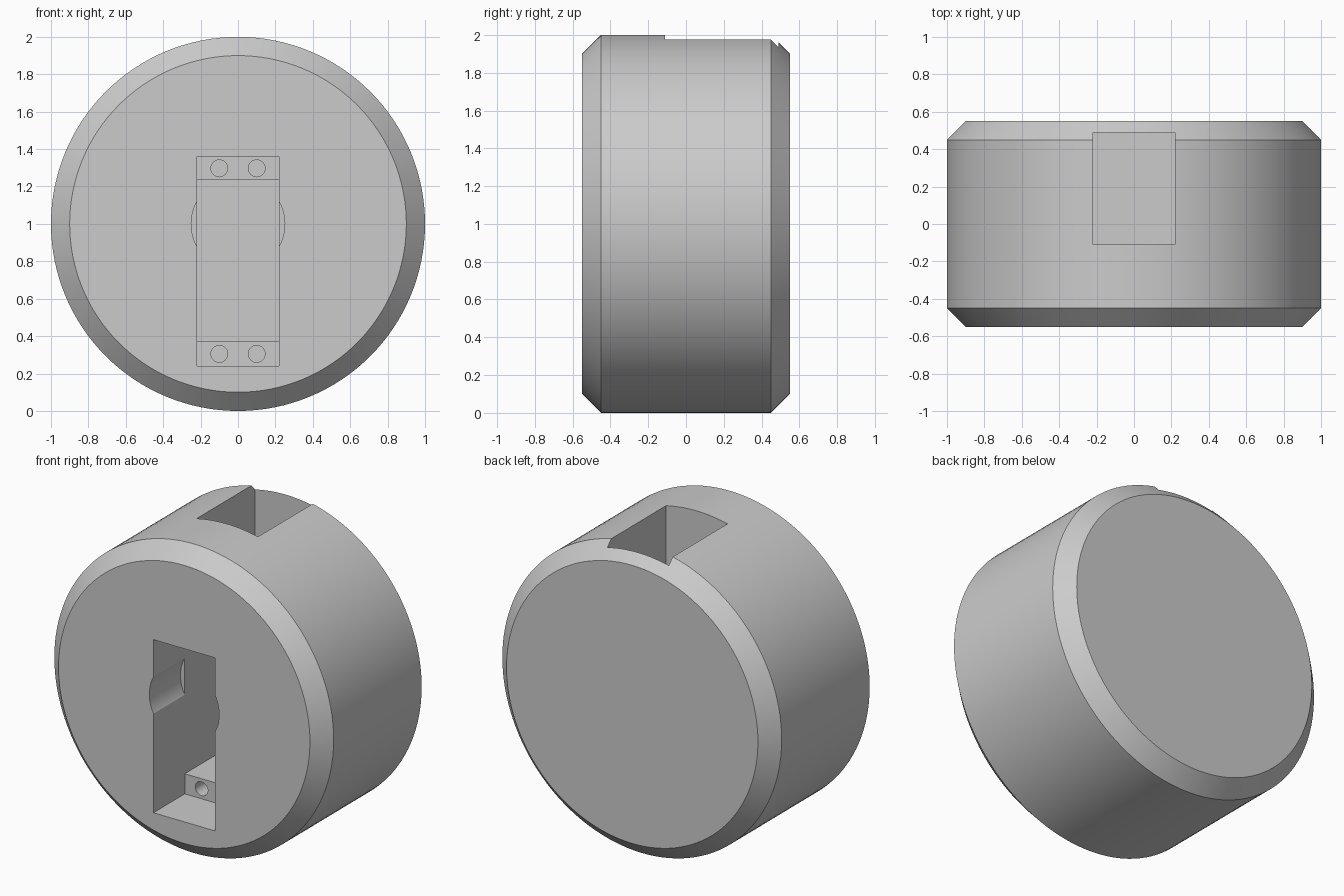
import bpy
import bmesh
import math
from mathutils import Matrix

if "Cube" in bpy.data.objects:
    bpy.data.objects.remove(bpy.data.objects["Cube"], do_unlink=True)

gray = bpy.data.materials.new("plain_gray")
gray.use_nodes = True
COLOR = (0.6, 0.6, 0.6, 1)
gray.diffuse_color = COLOR
gray.node_tree.nodes["Principled BSDF"].inputs["Base Color"].default_value = COLOR

HALF_DEPTH = 0.55
LEDGE_Y = -0.23
SLOT_HALF_WIDTH = 0.22


def make_object(name, bm):
    bmesh.ops.recalc_face_normals(bm, faces=bm.faces)
    mesh = bpy.data.meshes.new(name)
    bm.to_mesh(mesh)
    bm.free()
    mesh.materials.append(gray)
    obj = bpy.data.objects.new(name, mesh)
    bpy.context.collection.objects.link(obj)
    return obj


def y_cylinder(name, radius, y0, y1, x=0, z=1, sides=32, chamfer=0):
    """Cylinder along y, with optional chamfered rims."""
    bm = bmesh.new()
    turn = Matrix.Translation((x, (y0 + y1) / 2, z)) @ Matrix.Rotation(math.pi / 2, 4, 'X')
    bmesh.ops.create_cone(bm, cap_ends=True, segments=sides, radius1=radius,
                          radius2=radius, depth=y1 - y0, matrix=turn)
    if chamfer:
        rims = [e for e in bm.edges if abs(e.verts[0].co.y - e.verts[1].co.y) < 1e-4]
        bmesh.ops.bevel(bm, geom=rims, offset=chamfer, offset_type='OFFSET',
                        segments=1, affect='EDGES')
    return make_object(name, bm)


# Chamfered drum
body = y_cylinder("drum_body", 1, -HALF_DEPTH, HALF_DEPTH, sides=128, chamfer=0.1)

# Stepped pocket: front opening, mounting ledges, and slot through the top
profile = [(-0.7, 0.24), (LEDGE_Y, 0.24), (LEDGE_Y, 0.37), (0.49, 0.37),
           (0.49, 2.2), (-0.11, 2.2), (-0.11, 1.235), (LEDGE_Y, 1.235),
           (LEDGE_Y, 1.36), (-0.7, 1.36)]
bm = bmesh.new()
side = bm.faces.new([bm.verts.new((-SLOT_HALF_WIDTH, y, z)) for y, z in profile])
extruded = bmesh.ops.extrude_face_region(bm, geom=[side])["geom"]
bmesh.ops.translate(bm, vec=(2 * SLOT_HALF_WIDTH, 0, 0),
                    verts=[v for v in extruded if isinstance(v, bmesh.types.BMVert)])
cutters = [make_object("pocket_cutter", bm)]

# Round recess bulging from the pocket sides
cutters.append(y_cylinder("round_recess_cutter", 0.25, -0.7, LEDGE_Y - 0.001, sides=64))

# Screw holes in both ledges
for z in (0.305, 1.297):
    for x in (-0.1, 0.1):
        cutters.append(y_cylinder("screw_hole_cutter", 0.045, LEDGE_Y - 0.1, 0.07, x, z))

for cutter in cutters:
    cutter.hide_render = True
    cut = body.modifiers.new(cutter.name, 'BOOLEAN')
    cut.operation = 'DIFFERENCE'
    cut.solver = 'EXACT'
    cut.object = cutter

# Bake the cuts and remove the helpers
bpy.context.view_layer.update()
graph = bpy.context.evaluated_depsgraph_get()
baked = bpy.data.meshes.new_from_object(body.evaluated_get(graph))
body.modifiers.clear()
body.data = baked
for cutter in cutters:
    bpy.data.objects.remove(cutter, do_unlink=True)

bpy.ops.object.select_all(action='DESELECT')
body.select_set(True)
bpy.context.view_layer.objects.active = body
bpy.ops.object.shade_smooth_by_angle(angle=math.radians(30))
